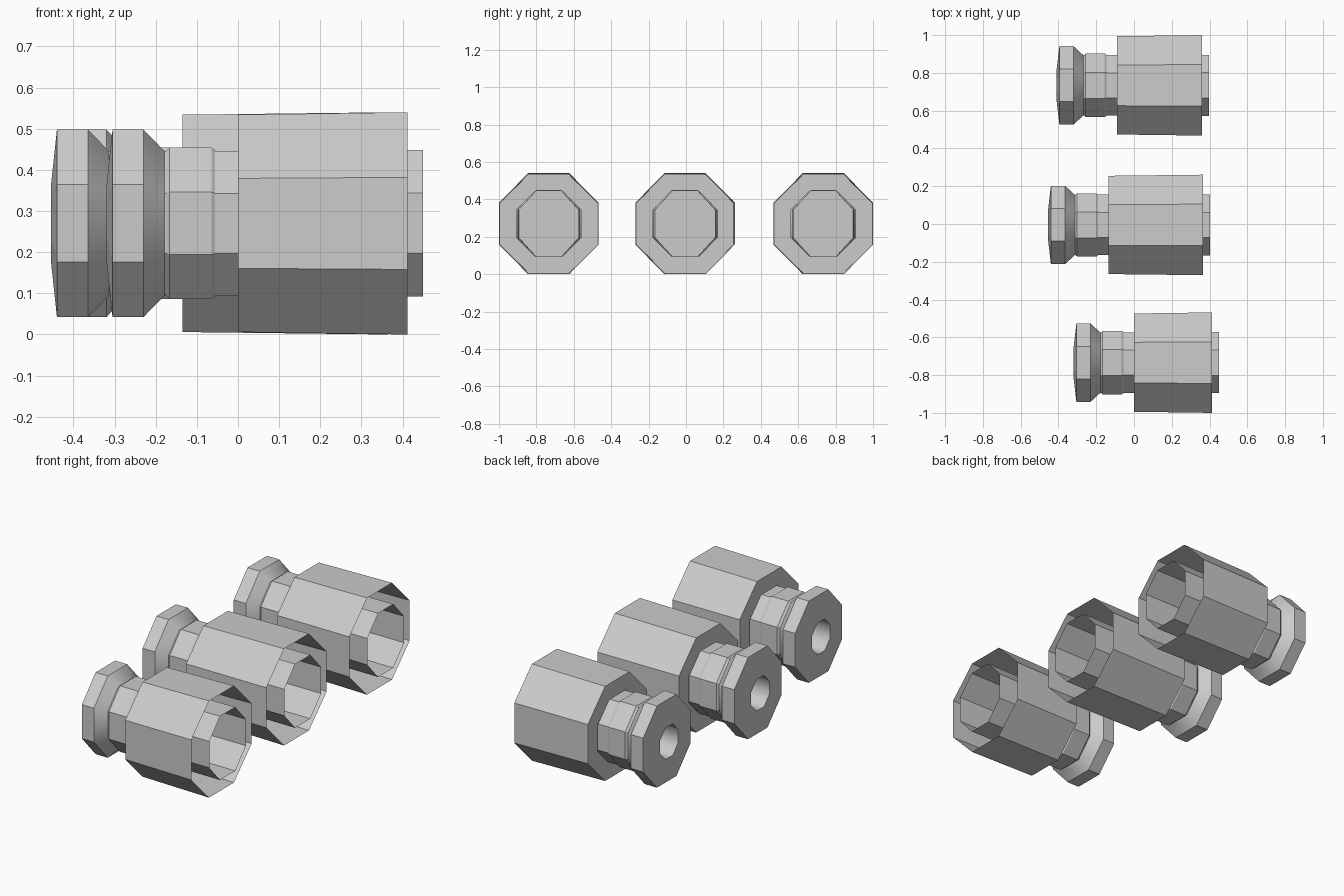
import bpy, bmesh
from math import cos, sin, pi

if "Cube" in bpy.data.objects:
    bpy.data.objects.remove(bpy.data.objects["Cube"])

SIDES = 8
ZC = 0.27


def lathe(name, profile, loc, squash=1.0, smooth=(), cap_end=False):
    """Octagonal lathe along x. profile = (x, apothem) pairs; smooth = smooth-shaded bands."""
    bm = bmesh.new()
    rings = []
    for x, a in profile:
        r = a / cos(pi / SIDES)
        rings.append([bm.verts.new((x, squash * r * cos(2 * pi * (i + 0.5) / SIDES),
                                    r * sin(2 * pi * (i + 0.5) / SIDES)))
                      for i in range(SIDES)])
    for k in range(len(rings) - 1):
        a, b = rings[k], rings[k + 1]
        for i in range(SIDES):
            j = (i + 1) % SIDES
            f = bm.faces.new((a[j], a[i], b[i], b[j]))
            f.smooth = k in smooth
    if cap_end:
        bm.faces.new(rings[-1])
    bmesh.ops.recalc_face_normals(bm, faces=bm.faces)
    me = bpy.data.meshes.new(name)
    bm.to_mesh(me)
    bm.free()
    ob = bpy.data.objects.new(name, me)
    ob.location = loc
    bpy.context.collection.objects.link(ob)
    return ob


def fitting(tag, x, y, length):
    loc = (x, y, ZC)
    # flared flange with blind bore, then neck ring
    lathe("flange_and_ring_" + tag,
          [(-0.062, 0.088), (-0.32, 0.088), (-0.305, 0.228), (-0.23, 0.228),
           (-0.178, 0.175), (-0.172, 0.178), (-0.166, 0.184), (-0.065, 0.184),
           (-0.056, 0.178)],
          loc, 0.91, smooth=(0, 3), cap_end=True)
    # thin open inner tube
    lathe("inner_tube_" + tag, [(-0.056, 0.176), (length + 0.038, 0.178)], loc, 0.91)
    # open outer sleeve with rear wall
    lathe("outer_sleeve_" + tag, [(0.0, 0.176), (0.0, 0.264), (length, 0.27)], loc, 0.985)


fitting("front", 0.0, -0.734, 0.412)
fitting("middle", -0.135, -0.005, 0.50)
fitting("back", -0.09, 0.734, 0.45)
